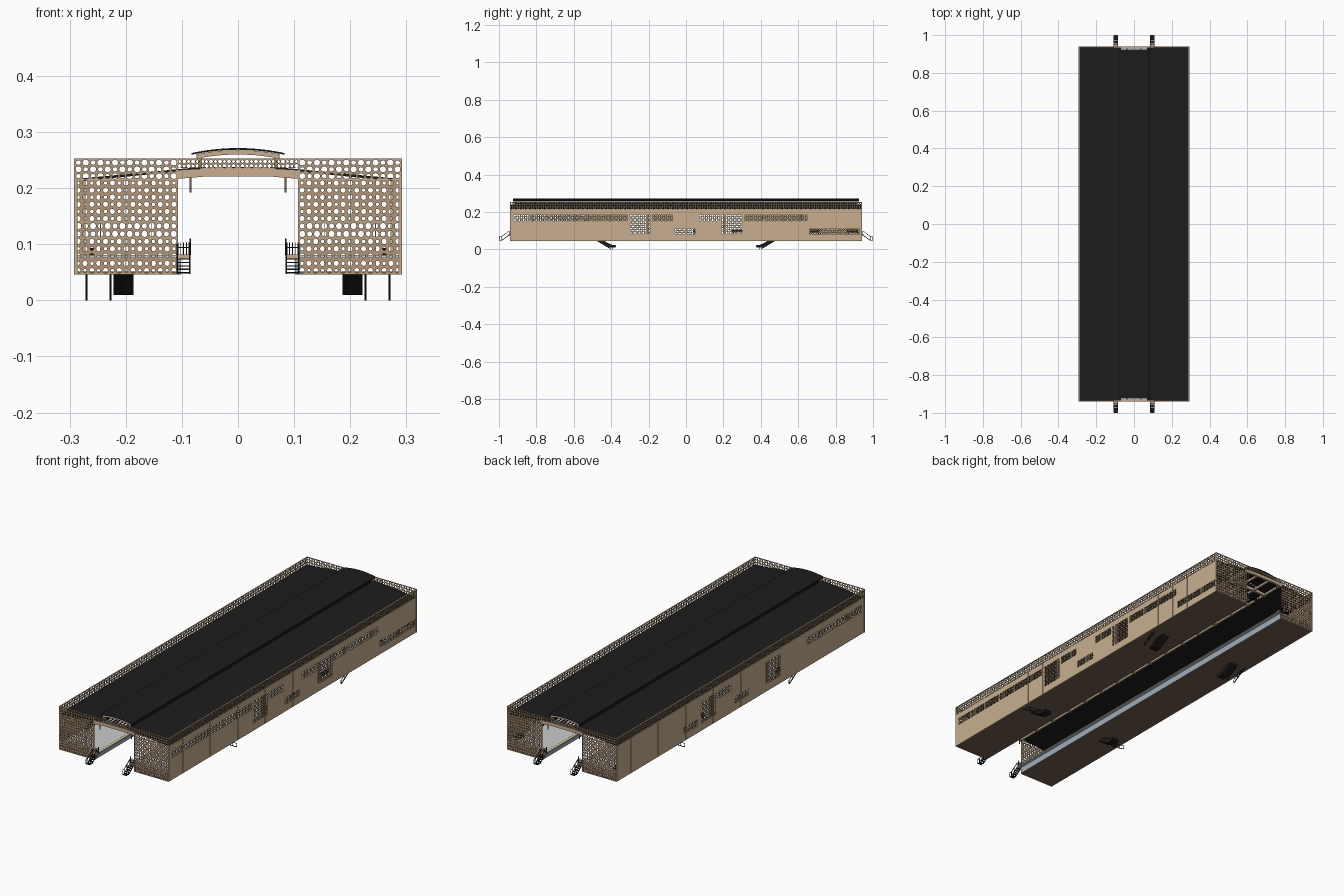
import bpy, bmesh, math
from mathutils import Vector

if "Cube" in bpy.data.objects:
    bpy.data.objects.remove(bpy.data.objects["Cube"])

COLORS = {"tan": (.58, .43, .28, 1), "lattice": (.44, .31, .19, 1), "black": (.012, .012, .013, 1),
          "brown": (.17, .11, .08, 1), "floor": (.72, .72, .72, 1), "yellow": (.85, .65, .1, 1),
          "edge": (.36, .42, .5, 1)}
MATS = {}
for key, col in COLORS.items():
    MATS[key] = bpy.data.materials.new(key)
    MATS[key].diffuse_color = col


def box(bm, x0, x1, y0, y1, z0, z1):
    v = [bm.verts.new((x, y, z)) for x in (x0, x1) for y in (y0, y1) for z in (z0, z1)]
    for f in ((0, 1, 3, 2), (4, 6, 7, 5), (0, 4, 5, 1), (2, 3, 7, 6), (0, 2, 6, 4), (1, 5, 7, 3)):
        bm.faces.new([v[i] for i in f])


def prism(bm, profile, place, a, b):
    """Extrude a 2D profile; place(p, q, t) gives the 3D point."""
    r0 = [bm.verts.new(place(p, q, a)) for p, q in profile]
    r1 = [bm.verts.new(place(p, q, b)) for p, q in profile]
    n = len(profile)
    bm.faces.new(r0)
    bm.faces.new(r1)
    for i in range(n):
        bm.faces.new((r0[i], r0[(i + 1) % n], r1[(i + 1) % n], r1[i]))


def along_y(p, q, t):
    return (p, t, q)


def bar(bm, p, q, r=.0012):
    p, q = Vector(p), Vector(q)
    d = (q - p).normalized()
    s = d.cross(Vector((0, 0, 1)) if abs(d.z) < .9 else Vector((1, 0, 0))).normalized() * r
    t = d.cross(s)
    ring = [[bm.verts.new(c + s * i + t * j) for i, j in ((1, 1), (-1, 1), (-1, -1), (1, -1))] for c in (p, q)]
    bm.faces.new(ring[0])
    bm.faces.new(ring[1])
    for i in range(4):
        bm.faces.new([ring[0][i], ring[0][(i + 1) % 4], ring[1][(i + 1) % 4], ring[1][i]])


def lattice(bm, place, u0, u1, z0, z1, cell=.0127, holes=(.44, .33)):
    """Perforated screen: square cells with octagonal holes of two alternating sizes."""
    nu, nz = max(1, round((u1 - u0) / cell)), max(1, round((z1 - z0) / cell))
    du, dz = (u1 - u0) / nu, (z1 - z0) / nz
    square = [(.5, 0), (.5, .5), (0, .5), (-.5, .5), (-.5, 0), (-.5, -.5), (0, -.5), (.5, -.5)]
    for i in range(nu):
        for j in range(nz):
            cu, cz, r = u0 + (i + .5) * du, z0 + (j + .5) * dz, holes[(i + j) % 2]
            out = [bm.verts.new(place(cu + a * du, cz + b * dz)) for a, b in square]
            inn = [bm.verts.new(place(cu + r * math.cos(k * math.pi / 4) * du,
                                      cz + r * math.sin(k * math.pi / 4) * dz)) for k in range(8)]
            for k in range(8):
                m = (k + 1) % 8
                bm.faces.new((out[k], out[m], inn[m], inn[k]))


def finish(bm, name, mat, solid=0, smooth=False):
    if solid:
        bmesh.ops.remove_doubles(bm, verts=bm.verts, dist=1e-5)
    bmesh.ops.recalc_face_normals(bm, faces=bm.faces)
    me = bpy.data.meshes.new(name)
    bm.to_mesh(me)
    bm.free()
    ob = bpy.data.objects.new(name, me)
    bpy.context.collection.objects.link(ob)
    me.materials.append(MATS[mat])
    if solid:
        m = ob.modifiers.new("thickness", 'SOLIDIFY')
        m.thickness, m.offset = solid, 0
    if smooth:
        bpy.context.view_layer.objects.active = ob
        ob.select_set(True)
        bpy.ops.object.shade_smooth_by_angle()
        ob.select_set(False)


new = bmesh.new
SIDES = (1, -1)

# Platforms: brown base, pale floor, blue-grey edge and yellow safety line
base, floor, edge, line = new(), new(), new(), new()
for s in SIDES:
    box(base, s * .105, s * .29, -.937, .937, .047, .052)
    box(floor, s * .087, s * .287, -.935, .935, .076, .081)
    box(edge, s * .102, s * .106, -.935, .935, .047, .077)
    box(line, s * .098, s * .102, -.93, .93, .081, .0815)
finish(base, "platform_base", "brown")
finish(floor, "platform_floor", "floor")
finish(edge, "platform_edge", "edge")
finish(line, "safety_line", "yellow")

# Long side walls: plain panels with perforated windows (kind, start, end)
RANGES = {"U": (.152, .187), "T": (.083, .187), "L": (.08, .112)}
RIGHT = [("U", -.92, -.31), ("T", -.30, -.19), ("U", -.18, -.07), ("L", -.06, .05),
         ("U", .07, .18), ("T", .19, .30), ("U", .31, .65), ("L", .66, .93)]
LEFT = [("U", -.92, -.50), ("T", -.30, -.19), ("L", -.06, .05), ("U", .07, .18), ("T", .19, .30), ("L", .33, .43)]
wall, ribs, screens = new(), new(), new()
for s, windows in ((1, RIGHT), (-1, LEFT)):
    xa, xb = s * .287, s * .291
    y = -.94
    for kind, a, b in windows:
        z0, z1 = RANGES[kind]
        box(wall, xa, xb, y, a, .047, .215)
        box(wall, xa, xb, a, b, .047, z0)
        box(wall, xa, xb, a, b, z1, .215)
        lattice(screens, lambda u, z, x=s * .289: (x, u, z), a, b, z0, z1, .0115)
        y = b
    box(wall, xa, xb, y, .94, .047, .215)
    for i in range(19):
        c = -.938 + i * 1.876 / 18
        box(ribs, s * .286, s * .2918, c - .0015, c + .0015, .047, .215)
    box(ribs, s * .286, s * .2925, -.94, .94, .213, .217)
    box(ribs, s * .286, s * .2925, -.94, .94, .251, .2535)
finish(wall, "side_wall", "tan")
finish(ribs, "side_wall_rib", "tan")
finish(screens, "window_screen", "lattice", .002)

# Perforated parapets and end walls
parapet, ends, trim = new(), new(), new()
for s in SIDES:
    lattice(parapet, lambda u, z: (s * .2905, u, z), -.94, .94, .216, .252)
    face = lambda u, z: (u, s * .939, z)
    lattice(parapet, face, -.108, .108, .236, .252, .008)
    for t in SIDES:
        side = lambda u, z: (t * u, s * .939, z)
        lattice(parapet, side, .108, .291, .216, .252)
        lattice(ends, side, .108, .291, .14, .216, .0125, (.38, .25))
        lattice(ends, side, .108, .291, .112, .14, .0135, (.42, .34))
        lattice(ends, side, .108, .291, .047, .112, .0125, (.38, .25))
        for x in (.1085, .2905):
            box(trim, t * (x - .0015), t * (x + .0015), s * .936, s * .941, .047, .253)
        for x in (.154, .2, .245):
            box(trim, t * (x - .0006), t * (x + .0006), s * .937, s * .94, .047, .216)
        for z in (.0475, .112, .14, .216):
            box(trim, t * .108, t * .292, s * .937, s * .941, z - .001, z + .001)
    box(trim, -.292, .292, s * .937, s * .941, .2515, .2535)
finish(parapet, "parapet_screen", "lattice", .0022)
finish(ends, "end_wall_screen", "lattice", .0022)
finish(trim, "end_wall_trim", "tan")

# Sloping roofs and clerestory sides
roof = new()
for s in SIDES:
    prism(roof, [(s * .289, .212), (s * .068, .234), (s * .068, .238), (s * .289, .217)], along_y, -.935, .935)
    box(roof, s * .067, s * .07, -.92, .92, .235, .257)
finish(roof, "main_roof", "black")

# Raised curved centre roof with tan arched end ribs
def arch(x0, edge_z, rise, thick, n=12):
    xs = [-x0 + 2 * x0 * i / n for i in range(n + 1)]
    top = [(x, edge_z + rise * (1 - (x / x0) ** 2)) for x in xs]
    return top + [(x, z - thick) for x, z in reversed(top)]

bm = new()
prism(bm, arch(.083, .263, .009, .003), along_y, -.925, .925)
finish(bm, "centre_roof", "black", smooth=True)
bm = new()
for i in range(17):
    y = -.918 + i * 1.836 / 16
    prism(bm, arch(.074, .261, .0075, .008), along_y, y - .004, y + .004)
for s in SIDES:
    for t in SIDES:
        box(bm, s * .064, s * .071, t * .914, t * .922, .235, .256)
finish(bm, "centre_roof_rib", "tan")

# Cross frames and lengthwise beams over the track
beams = new()
for i in range(17):
    y = -.934 + i * 1.868 / 16
    prism(beams, [(-.108, .233), (-.05, .236), (.05, .236), (.108, .233), (.108, .217), (.06, .221), (-.06, .221), (-.108, .217)],
          along_y, y - .005, y + .005)
for x in (-.104, -.036, .036, .104):
    box(beams, x - .004, x + .004, -.934, .934, .221, .231)
finish(beams, "roof_beam", "tan")
glaze = new()
for i in range(8):
    x = -.06 + i * .12 / 7
    box(glaze, x - .003, x + .003, -.92, .92, .236, .238)
finish(glaze, "roof_louvre", "black")

# Columns and benches on the platforms
cols, bench = new(), new()
for s in SIDES:
    for i in range(9):
        y = -.82 + i * .205
        box(cols, s * .272, s * .28, y - .004, y + .004, .081, .214)
        box(bench, s * .255, s * .268, y + .04, y + .1, .09, .094)
        box(bench, s * .266, s * .269, y + .04, y + .1, .094, .108)
        for e in (.045, .093):
            box(bench, s * .257, s * .267, y + e, y + e + .003, .081, .09)
finish(cols, "platform_column", "tan")
finish(bench, "bench", "black")

# Hanging brackets, end fences, end stairs, escalators and street stairs
hang, fence, stair, landing, esc, street = (new() for _ in range(6))
for s in SIDES:
    for t in SIDES:
        box(hang, s * .083, s * .086, t * .925, t * .929, .193, .22)
        for i in range(5):
            x = s * (.087 + i * .005)
            bar(fence, (x, t * .936, .081), (x, t * .936, .104), .0008)
        bar(fence, (s * .085, t * .936, .081), (s * .085, t * .936, .111))
        bar(fence, (s * .085, t * .936, .095), (s * .108, t * .936, .095), .0008)
        box(landing, s * .085, s * .108, t * .925, t * .949, .075, .082)
        for i in range(5):
            y, z = .95 + i * .009, .074 - i * .006
            box(stair, s * .087, s * .107, t * (y - .004), t * (y + .004), z - .001, z + .001)
        box(stair, s * .087, s * .107, t * .99, t * 1.0, .048, .05)
        for x in (s * .086, s * .108):
            bar(stair, (x, t * .945, .077), (x, t * .986, .049), .0015)
            bar(stair, (x, t * .945, .1), (x, t * .986, .07))
            bar(stair, (x, t * .986, .07), (x, t * .998, .07))
            for y, z in ((.945, .1), (.965, .086), (.986, .07), (.998, .07)):
                bar(stair, (x, t * y, z), (x, t * y, z - .022), .001)
        across_x = lambda p, q, u: (s * u, t * p, q)
        prism(esc, [(.48, .048), (.425, .016), (.415, .01), (.38, .01), (.374, .016), (.376, .024), (.4, .026), (.44, .048)],
              across_x, .186, .222)
        for x in (s * .227, s * .27):
            bar(street, (x, t * .475, .047), (x, t * .4, .002), .0016)
            bar(street, (x, t * .455, .048), (x, t * .395, .018), .001)
            for y, z in ((.395, .018), (.425, .033)):
                bar(street, (x, t * y, z), (x, t * y, z - .017), .001)
finish(hang, "hanging_bracket", "brown")
finish(fence, "platform_fence", "black")
finish(landing, "stair_landing", "tan")
finish(stair, "end_stair", "black")
finish(esc, "escalator", "black")
finish(street, "street_stair_rail", "black")
bpy.context.view_layer.update()
low = min((o.matrix_world @ v.co).z for o in bpy.data.objects for v in o.data.vertices)
for o in bpy.data.objects:
    o.location.z -= low

for m in bpy.data.materials:
    if m.users and not m.is_grease_pencil:
        m.use_nodes = True
        m.node_tree.nodes["Principled BSDF"].inputs["Base Color"].default_value = m.diffuse_color
